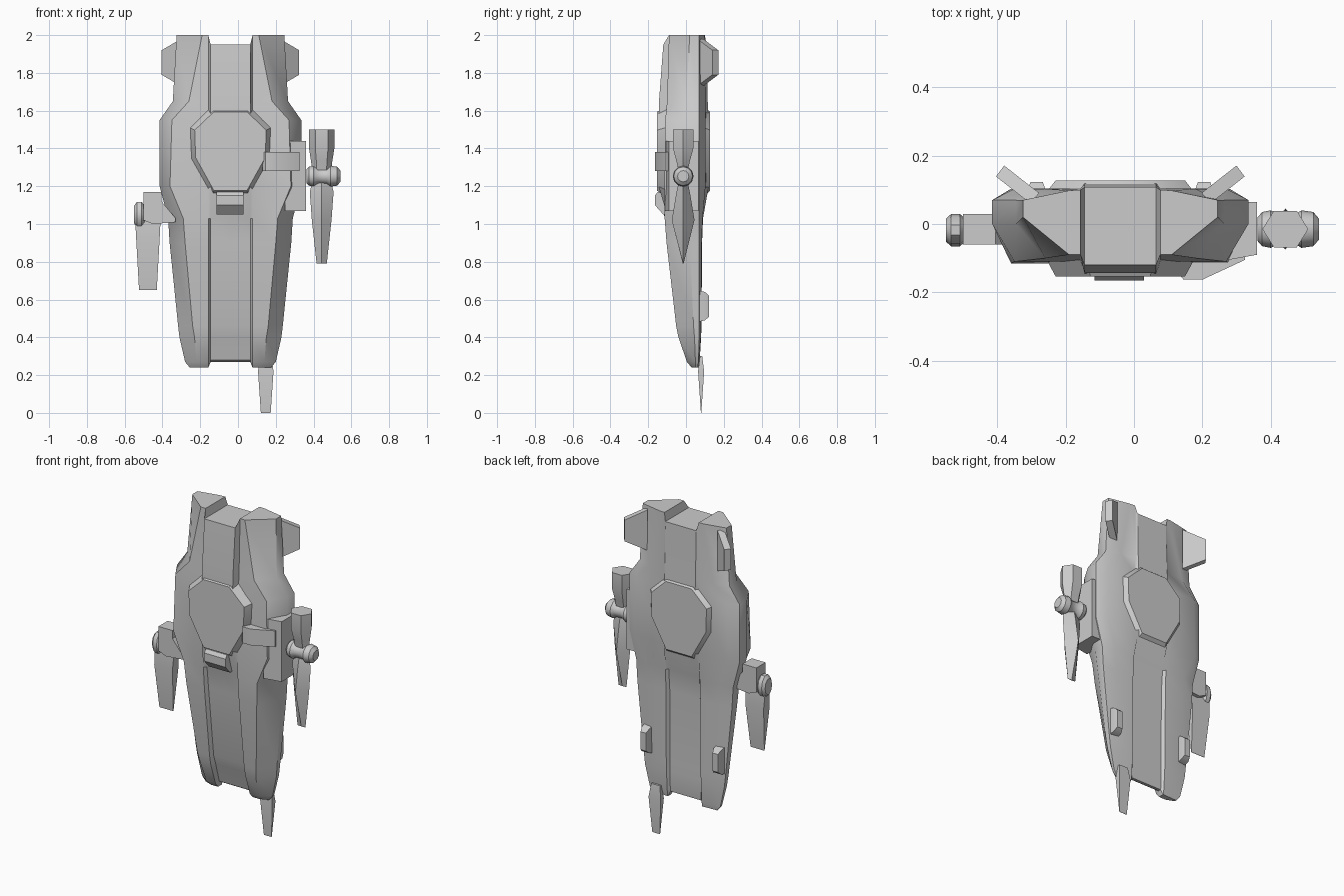
import bpy, bmesh, math
from mathutils import Vector

if "Cube" in bpy.data.objects:
    bpy.data.objects.remove(bpy.data.objects["Cube"])

CX = -0.04  # symmetry line of the hull


def make(name, verts, faces):
    bm = bmesh.new()
    vs = [bm.verts.new(v) for v in verts]
    for f in faces:
        bm.faces.new([vs[i] for i in f])
    bmesh.ops.recalc_face_normals(bm, faces=bm.faces[:])
    me = bpy.data.meshes.new(name)
    bm.to_mesh(me)
    bm.free()
    ob = bpy.data.objects.new(name, me)
    bpy.context.collection.objects.link(ob)
    return ob


def loft(name, rings, caps=None):
    n = len(rings[0])
    faces = [(r * n + i, r * n + (i + 1) % n, (r + 1) * n + (i + 1) % n, (r + 1) * n + i)
             for r in range(len(rings) - 1) for i in range(n)]
    last = (len(rings) - 1) * n
    for c in caps or [range(n)]:
        faces += [tuple(c), tuple(last + i for i in c)]
    return make(name, [v for r in rings for v in r], faces)


def rect(x, y, z, hx, hy):
    return [(x + a * hx, y + b * hy, z) for a, b in ((-1, -1), (1, -1), (1, 1), (-1, 1))]


def ngon(x, y, z, rx, ry, n=6):
    return [(x + rx * math.cos(math.tau * i / n), y + ry * math.sin(math.tau * i / n), z)
            for i in range(n)]


def side_ngon(x, y, z, r, n=12, ry=None):
    return [(x, y + (ry or r) * math.cos(math.tau * i / n), z + r * math.sin(math.tau * i / n))
            for i in range(n)]


# Main hull: z, centre z, half width, shoulder, front centre/block/side y, back side/block/centre y
ROWS = [
    (2.00, 1.95, .285, .15, -.12, -.09, .02, .07, .10, .108),
    (1.65, 1.65, .305, .22, -.143, -.10, .00, .07, .105, .115),
    (1.55, 1.55, .375, .31, -.145, -.11, .00, .07, .105, .12),
    (1.20, 1.20, .375, .32, -.145, -.115, .00, .07, .105, .12),
    (1.03, 1.03, .33, .25, -.095, -.113, .01, .07, .09, .075),
    (0.90, 0.90, .322, .24, -.08, -.103, .02, .07, .085, .065),
    (0.46, 0.46, .277, .20, -.03, -.052, .04, .07, .082, .062),
    (0.40, 0.40, .27, .19, -.01, -.04, .045, .07, .08, .062),
    (0.27, 0.28, .24, .18, .025, .005, .05, .066, .072, .06),
    (0.24, 0.27, .215, .165, .04, .03, .05, .062, .066, .058),
]
rings = []
for z, zc, w, s, fc, fb, fs, bs, bb, bc in ROWS:
    xs = [-w, -s, -.117, -.105, 0, .105, .117, s, w]
    zs = [z, z, z, zc, zc, zc, z, z, z]
    ft = [fs, fb, fb, fc, fc, fc, fb, fb, fs]
    sh = bb - .002
    bk = [bs, sh, bb, bc, bc, bc, bb, sh, bs]
    front = [(CX + x, y, q) for x, y, q in zip(xs, ft, zs)]
    back = [(CX + x, y, q) for x, y, q in zip(xs, bk, zs)]
    rings.append(front + back[::-1])
loft("hull", rings, [(i, i + 1, 16 - i, 17 - i) for i in range(8)])

# Octagonal raised plates, front and back
OCT = [(-.09, 1.60), (.09, 1.60), (.195, 1.50), (.19, 1.35), (.09, 1.17),
       (-.09, 1.17), (-.19, 1.35), (-.195, 1.50)]
for name, y0, y1 in (("front_plate", -.10, -.154), ("back_plate", .09, .128)):
    loft(name, [[(CX + x * k, y, 1.4 + (z - 1.4) * k) for x, z in OCT]
                for k, y in ((1.12, y0), (0.97, y1))])

# Paired upper fins and rear feet
for s, side in ((-1, "left"), (1, "right")):
    t = Vector((.012 * s, -.016, 0))
    quad = [Vector((CX + s * x, y, z)) for x, y, z in
            ((.25, .075, 1.98), (.352, .155, 1.92), (.352, .155, 1.79), (.25, .075, 1.73))]
    loft(side + "_upper_fin", [[p + t for p in quad], [p - t for p in quad]])
    fx = CX + s * .245
    loft(side + "_rear_foot", [[(fx + a * hx, y, z) for a, z in ((-1, z0), (1, z0), (1, z1), (-1, z1))]
                               for hx, y, z0, z1 in ((.028, .06, .48, .65), (.026, .10, .49, .64),
                                                     (.018, .123, .51, .62))])

# Chin turret
loft("chin_turret", [[(x, y, z) for y, z in ((-.06, 1.17), (-.15, 1.17), (-.165, 1.15),
                                            (-.165, 1.10), (-.12, 1.05), (-.06, 1.05))]
                     for x in (-.115, .03)])

# Slanted pod on the front right
loft("front_pod", [[(x, y, z) for x, y in ((.13, -.08), (.13, -.145), (.145, -.163),
                                          (.20, -.163), (.325, -.105), (.325, -.06))]
                   for z in (1.28, 1.38)])

# Right pylon and its gun
loft("right_pylon", [[(x, y, z) for y, z in ((-h, 1.07), (.065, 1.07), (.065, 1.44), (-h, 1.44))]
                     for x, h in ((.25, .11), (.36, .09))])
gx, gy = .443, -.015
loft("gun_body", [ngon(gx, gy, z, rx, ry) for z, rx, ry in
                  ((1.50, .067, .062), (1.40, .067, .062), (1.33, .056, .04), (1.27, .05, .025))])
loft("gun_joint", [side_ngon(x, gy, 1.253, r) for x, r in
                   ((.362, .035), (.375, .05), (.40, .055), (.425, .042), (.47, .042),
                    (.49, .055), (.525, .05), (.542, .03))])
loft("gun_blade", [ngon(gx, gy, z, rx, ry, 4) for z, rx, ry in
                   ((1.24, .045, .02), (1.17, .063, .035), (1.02, .052, .06), (.79, .027, .002))])

# Left arm: mount, hinge disc and blade
loft("left_mount", [[(x, y, z) for x, z in ((-.50, 1.17), (-.50, 1.02), (-.45, 1.00),
                                           (-.33, 1.01), (-.33, 1.03), (-.405, 1.12), (-.405, 1.17))]
                    for y in (-.06, .03)])
loft("left_hinge", [side_ngon(x, -.018, 1.05, r, 10, r * .68) for x, r in
                    ((-.55, .05), (-.535, .07), (-.51, .07), (-.49, .045))])
loft("left_blade", [rect(-.477, -.015, z, hx, hy) for z, hx, hy in
                    ((1.04, .068, .02), (.92, .062, .03), (.65, .047, .001))])

# Lower blade below the right block
loft("lower_blade", [rect(.147, .08, z, hx, hy) for z, hx, hy in
                     ((.30, .03, .006), (.22, .041, .016), (0, .026, .001))])

# Smooth shading with crisp edges
bpy.ops.object.select_all(action='SELECT')
bpy.context.view_layer.objects.active = bpy.data.objects["hull"]
bpy.ops.object.shade_smooth_by_angle(angle=math.radians(35))
